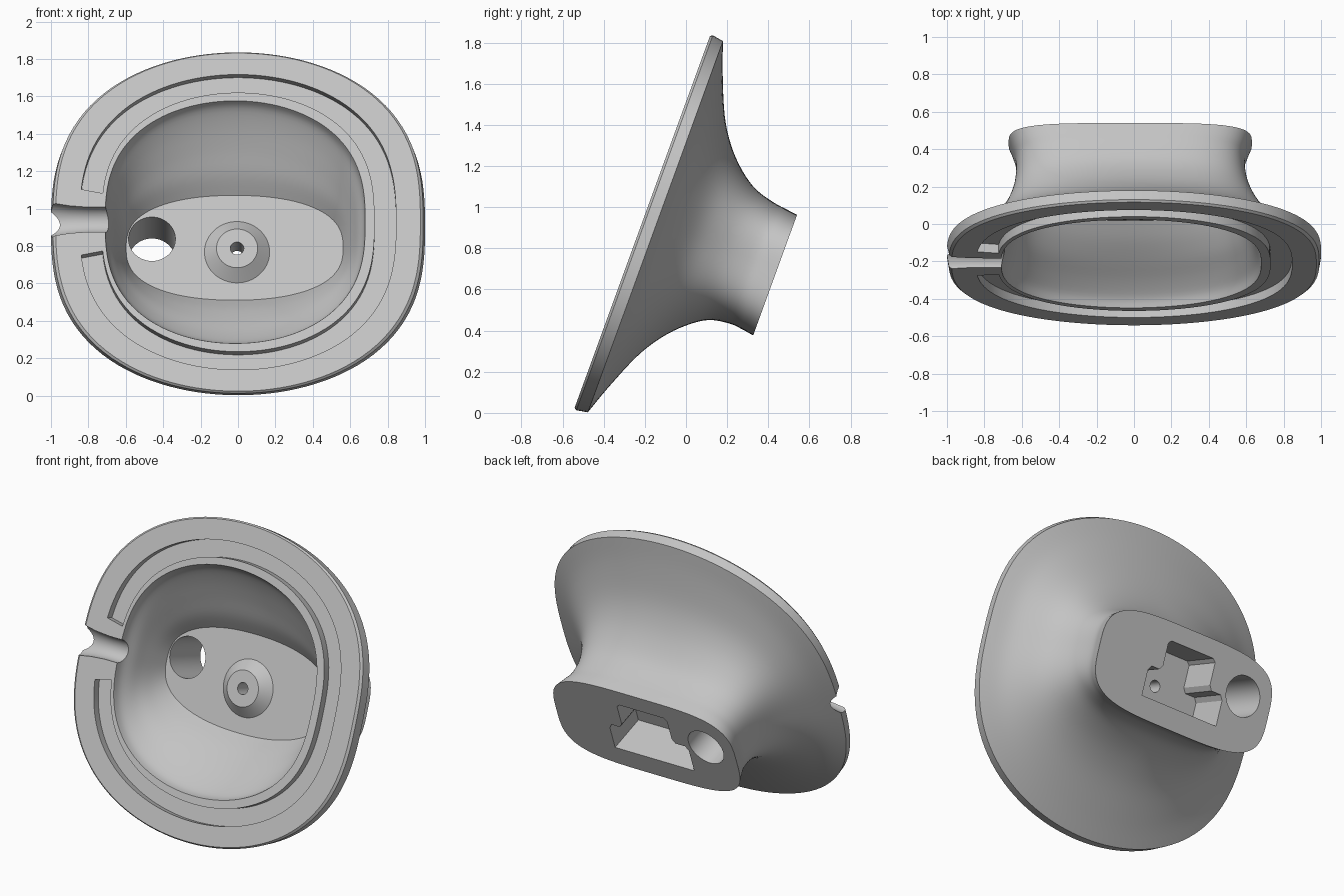
import bpy
import bmesh
from math import cos, sin, tau, radians
from mathutils import Vector

SEG = 128
TILT = radians(20)
CENTRE = Vector((0, -0.2125, 0.928))      # middle of the front face
UP = Vector((0, sin(TILT), cos(TILT)))     # up along the tilted face
BACK = Vector((0, cos(TILT), -sin(TILT)))  # from the face to the mount

if "Cube" in bpy.data.objects:
    bpy.data.objects.remove(bpy.data.objects["Cube"])

grey = bpy.data.materials.new("light_grey")
grey.use_nodes = True
grey.diffuse_color = (0.55, 0.55, 0.55, 1)
grey.node_tree.nodes["Principled BSDF"].inputs["Base Color"].default_value = (0.55, 0.55, 0.55, 1)


def oval(w, hx, hy, a=2.0, b=2.7, cx=0.0, cy=0.0):
    """Ring at depth w of |x/hx|^a + |y/hy|^b = 1."""
    ring = []
    for i in range(SEG):
        t = tau * (i + 0.5) / SEG
        c, s = cos(t), sin(t)
        lo, hi = 0.5, 1.5
        for _ in range(24):
            mid = (lo + hi) / 2
            if abs(mid * c) ** a + abs(mid * s) ** b > 1:
                hi = mid
            else:
                lo = mid
        ring.append((cx + hx * c * lo, cy + hy * s * lo, w))
    return ring


def circle(w, r, cx, cy):
    return oval(w, r, r, 2, 2, cx, cy)


def smooth_rows(rows, steps=4):
    """Catmull-Rom curve through rows of numbers."""
    out = []
    for i in range(len(rows) - 1):
        p0, p1 = rows[max(i - 1, 0)], rows[i]
        p2, p3 = rows[i + 1], rows[min(i + 2, len(rows) - 1)]
        for k in range(steps):
            t = k / steps
            out.append([0.5 * (2 * q + (r - p) * t + (2 * p - 5 * q + 4 * r - s) * t * t
                               + (3 * q - p - 3 * r + s) * t ** 3)
                        for p, q, r, s in zip(p0, p1, p2, p3)])
    out.append(rows[-1])
    return out


def loft(name, rings):
    """Closed solid skinned over rings, mapped into the tilted frame."""
    bm = bmesh.new()
    loops = [[bm.verts.new(CENTRE + Vector((x, 0, 0)) + UP * v + BACK * w)
              for x, v, w in ring] for ring in rings]
    for one, two in zip(loops, loops[1:]):
        n = len(one)
        for i in range(n):
            j = (i + 1) % n
            bm.faces.new((one[i], one[j], two[j], two[i]))
    bm.faces.new(loops[0])
    bm.faces.new(loops[-1])
    bmesh.ops.recalc_face_normals(bm, faces=bm.faces[:])
    mesh = bpy.data.meshes.new(name)
    bm.to_mesh(mesh)
    bm.free()
    mesh.materials.append(grey)
    obj = bpy.data.objects.new(name, mesh)
    bpy.context.collection.objects.link(obj)
    return obj


def combine(target, tool, operation):
    """Apply a boolean and remove its tool."""
    mod = target.modifiers.new(tool.name, 'BOOLEAN')
    mod.object, mod.operation, mod.solver = tool, operation, 'EXACT'
    bpy.context.view_layer.objects.active = target
    bpy.ops.object.modifier_apply(modifier=mod.name)
    bpy.data.objects.remove(tool)


# Cup body: inner wall, front rim, then the flared outside back to the mount
# Columns: depth, half width, half height, exponents, centre x, centre height
inner = smooth_rows([
    (0.36, 0.58, 0.298, 2.2, 2.6, -0.018, -0.015),
    (0.28, 0.605, 0.38, 2.1, 2.6, -0.017, -0.01),
    (0.20, 0.63, 0.485, 2, 2.6, -0.016, 0),
    (0.12, 0.655, 0.59, 2, 2.7, -0.015, 0),
    (0.05, 0.685, 0.665, 2, 2.7, -0.015, 0),
    (0.0, 0.695, 0.69, 2, 2.7, -0.015, 0)])
outer = smooth_rows([
    (0.068, 1.0, 0.96, 2, 2.7, 0, 0),
    (0.12, 0.88, 0.813, 2, 2.7, 0, 0),
    (0.20, 0.775, 0.622, 2.1, 2.7, 0, 0),
    (0.28, 0.70, 0.496, 2.3, 2.8, -0.005, 0),
    (0.37, 0.65, 0.402, 2.7, 2.9, -0.01, 0),
    (0.465, 0.62, 0.338, 3.2, 3, -0.015, 0),
    (0.57, 0.612, 0.313, 3.6, 3.2, -0.02, -0.006),
    (0.64, 0.63, 0.311, 3.8, 3.4, -0.02, -0.014),
    (0.695, 0.65, 0.312, 4, 3.5, -0.02, -0.022)])
rim = [(0.0, 0.975, 0.962), (0.012, 0.99, 0.97)]
cup = loft("cup_body", [oval(*row) for row in inner + rim + outer])

# Conical boss on the cup floor
boss = loft("boss", [circle(0.30, 0.11, -0.005, -0.04), circle(0.37, 0.185, -0.005, -0.04),
                     circle(0.39, 0.185, -0.005, -0.04)])
combine(cup, boss, 'UNION')

# Groove in the rim, left open on either side of the notch
edges = [oval(-0.05, 0.73, 0.737), oval(-0.05, 0.845, 0.84),
         oval(0.05, 0.845, 0.84), oval(0.05, 0.73, 0.737)]
shift = SEG // 2
gap = 4
groove = loft("groove_cutter", [[e[i % SEG] for e in edges]
                                for i in range(shift + gap, shift + SEG - gap)])
combine(cup, groove, 'DIFFERENCE')

# Flared round notch across the right side of the rim
notch = loft("notch_cutter", [
    [(x, 0.015 + r * cos(tau * i / 48), r * sin(tau * i / 48)) for i in range(48)]
    for x, r in ((-1.1, 0.115), (-1.0, 0.095), (-0.9, 0.078), (-0.8, 0.07), (-0.6, 0.07))])
combine(cup, notch, 'DIFFERENCE')

# Side hole and screw hole
side_hole = loft("side_hole_cutter", [circle(w, 0.125, -0.46, 0.035) for w in (0.27, 0.8)])
combine(cup, side_hole, 'DIFFERENCE')

# Stepped pocket in the back of the mount
plan = [(-0.32, -0.2), (0.25, -0.2), (0.25, -0.04), (0.23, -0.01), (0.17, -0.01), (0.15, 0.02),
        (0.15, 0.16), (0.13, 0.18), (-0.19, 0.18), (-0.21, 0.16), (-0.21, 0.02),
        (-0.23, -0.01), (-0.3, -0.01), (-0.32, -0.04)]
pocket = loft("pocket_cutter", [[(x, v, w) for x, v in plan] for w in (0.44, 0.8)])
combine(cup, pocket, 'DIFFERENCE')
screw_hole = loft("screw_hole_cutter", [circle(w, 0.036, -0.005, -0.04) for w in (0.2, 0.6)])
combine(cup, screw_hole, 'DIFFERENCE')

# Smooth curved walls, keep crisp edges
bpy.ops.object.select_all(action='DESELECT')
cup.select_set(True)
bpy.context.view_layer.objects.active = cup
bpy.ops.object.shade_smooth_by_angle(angle=radians(30))
